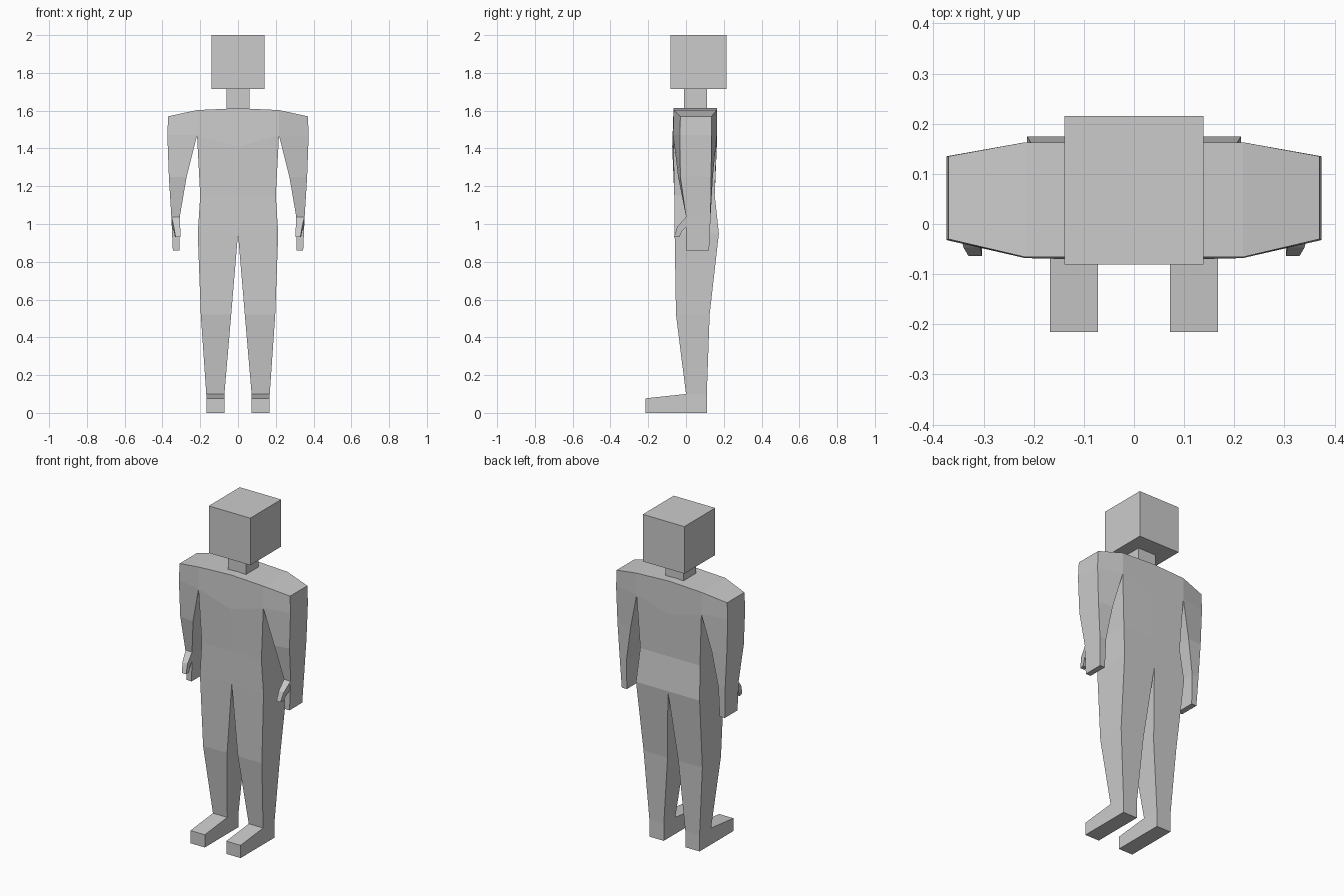
import bpy, bmesh
from mathutils import Vector

if "Cube" in bpy.data.objects:
    bpy.data.objects.remove(bpy.data.objects["Cube"])

grey = bpy.data.materials.new("plain grey")
grey.diffuse_color = (0.6, 0.6, 0.6, 1)
grey.use_nodes = True
grey.node_tree.nodes["Principled BSDF"].inputs["Base Color"].default_value = grey.diffuse_color


def ring(xi, xo, yf, yb, zi, zo=None, yfo=None, ybo=None):
    """Four corners: inner front, outer front, outer back, inner back."""
    zo = zi if zo is None else zo
    yfo = yf if yfo is None else yfo
    ybo = yb if ybo is None else ybo
    return [(xi, yf, zi), (xo, yfo, zo), (xo, ybo, zo), (xi, yb, zi)]


def cells(*chains):
    """Faces of ring-to-ring blocks; faces shared by two blocks cancel out."""
    faces = {}
    for chain in chains:
        for a, b in zip(chain, chain[1:]):
            quads = [a, b[::-1]]
            quads += [[a[i], b[i], b[(i + 1) % 4], a[(i + 1) % 4]] for i in range(4)]
            for q in quads:
                key = frozenset(q)
                if key in faces:
                    del faces[key]
                else:
                    faces[key] = q
    return [q for q in faces.values() if any(abs(p[0]) > 1e-6 for p in q)]


def build(name, quads, mirrored=False):
    bm = bmesh.new()
    verts = {}
    for q in quads:
        vs = []
        for p in q:
            if p not in verts:
                verts[p] = bm.verts.new(p)
            vs.append(verts[p])
        bm.faces.new(vs)
    if mirrored:
        geo = bmesh.ops.duplicate(bm, geom=bm.verts[:] + bm.edges[:] + bm.faces[:])["geom"]
        for v in geo:
            if isinstance(v, bmesh.types.BMVert):
                v.co.x = -v.co.x
        bmesh.ops.remove_doubles(bm, verts=bm.verts[:], dist=1e-4)
    bmesh.ops.recalc_face_normals(bm, faces=bm.faces[:])
    me = bpy.data.meshes.new(name)
    bm.to_mesh(me)
    bm.free()
    me.materials.append(grey)
    ob = bpy.data.objects.new(name, me)
    bpy.context.collection.objects.link(ob)
    return ob


# Torso half: shoulder line, armpit, waist, hips
torso = [
    ring(0, .217, -.066, .163, 1.613, 1.603),
    ring(0, .217, -.073, .163, 1.41, 1.47, -.068, .163),
    ring(0, .20, -.062, .152, 1.15),
    ring(0, .213, -.060, .174, .95),
]
# Leg: hips, knee, ankle, sole
leg = [
    torso[-1],
    ring(.036, .197, -.053, .125, .52),
    ring(.072, .168, 0, .11, .10),
    ring(.072, .168, 0, .11, 0),
]
# Foot: ankle front out to the toe
foot = [
    [leg[2][0], leg[2][1], leg[3][1], leg[3][0]],
    [(.072, -.215, .077), (.168, -.215, .077), (.168, -.215, 0), (.072, -.215, 0)],
]
# Arm: shoulder, armpit, elbow, wrist, fingertips
arm = [
    ring(.217, .37, -.066, .163, 1.603, 1.57, -.03, .135),
    ring(.217, .374, -.068, .163, 1.47, 1.47, -.032, .135),
    ring(.272, .366, -.042, .142, 1.25, 1.25, -.03, .133),
    ring(.308, .353, 0, .13, 1.04),
    ring(.311, .345, 0, .122, .86),
]
build("body", cells(torso, leg, foot, arm), True)

# Thumb: wrist, knuckle, tip
thumb = [
    [(.308, .002, 1.04), (.352, .002, 1.04), (.350, .002, .985), (.308, .002, .985)],
    [(.306, -.047, .985), (.340, -.047, .985), (.338, -.022, .96), (.306, -.022, .96)],
    [(.303, -.064, .93), (.330, -.064, .93), (.334, -.036, .93), (.303, -.036, .93)],
]
build("thumbs", cells(thumb), True)

# Neck and head
build("neck", cells([ring(-.06, .06, -.01, .11, 1.59), ring(-.06, .06, -.01, .11, 1.716)]))
build("head", cells([ring(-.139, .139, -.081, .215, 1.715), ring(-.139, .139, -.081, .215, 2)]))
